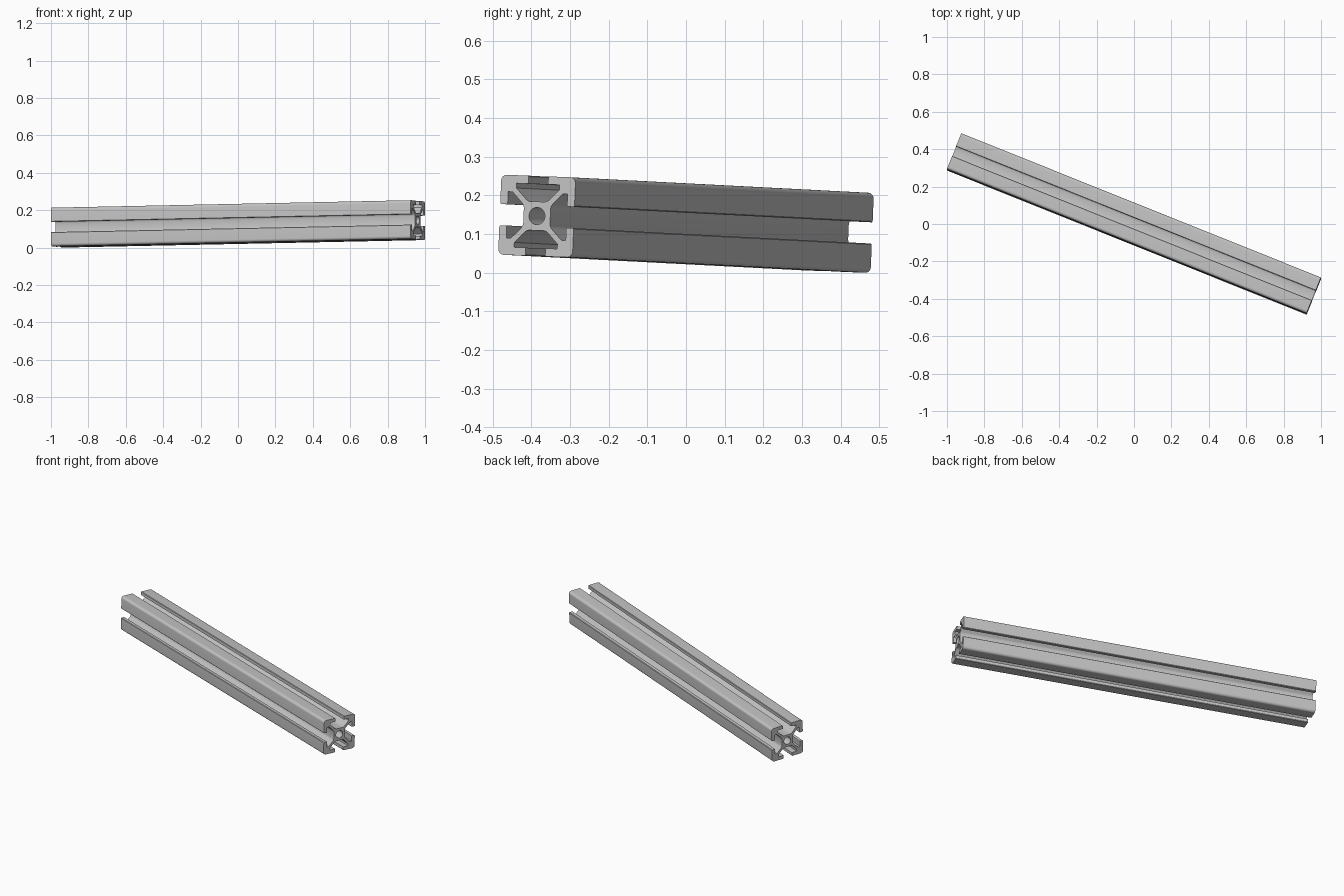
import bpy
from math import sin, cos, pi
from mathutils import Matrix, Vector

cube = bpy.data.objects.get("Cube")
if cube:
    bpy.data.objects.remove(cube, do_unlink=True)

SIZE, LENGTH = 0.207, 2.072
MM = SIZE / 20            # section is drawn 20 units wide
CORNER = 1.5              # outer corner radius
HOLE = 2.15               # centre bore radius

# Half of one slot: slot floor, web, cavity, lip, outer face
octant = [(2.0, 3.6), (2.6, 3.75), (3.1, 4.1), (5.8, 6.8), (5.8, 8.0),
          (2.65, 8.0), (2.65, 9.75), (2.9, 10.0)]
arc = [k * pi / 16 for k in range(5)]
octant += [(10 - CORNER + CORNER * sin(a), 10 - CORNER + CORNER * cos(a)) for a in arc]

# Mirror over the diagonal, then turn the quarter four times
quarter = octant + [(y, x) for x, y in reversed(octant[:-1])]
outline = []
for k in range(4):
    c, s = cos(k * pi / 2), sin(k * pi / 2)
    outline += [(x * c + y * s, y * c - x * s) for x, y in quarter]
bore = [(HOLE * cos(k * pi / 16), HOLE * sin(k * pi / 16)) for k in range(32)]

# Filled section extruded along its length
curve = bpy.data.curves.new("slotted_rail", "CURVE")
curve.dimensions = "2D"
curve.fill_mode = "BOTH"
curve.extrude = LENGTH / 2
for loop in (outline, bore):
    spline = curve.splines.new("POLY")
    spline.points.add(len(loop) - 1)
    for point, (x, y) in zip(spline.points, loop):
        point.co = (x * MM, y * MM, 0, 1)
    spline.use_cyclic_u = True

rail = bpy.data.objects.new("slotted_rail", curve)
bpy.context.collection.objects.link(rail)
bpy.ops.object.select_all(action="DESELECT")
rail.select_set(True)
bpy.context.view_layer.objects.active = rail
bpy.ops.object.convert(target="MESH")
rail = bpy.context.object
rail.name = "slotted_rail"
mesh = rail.data

# Lay the rail along its slightly rising, slightly rolled axis
axis = Vector((0.928, -0.372, 0.0193)).normalized()
side = Vector((-axis.y, axis.x, 0)).normalized()
up = axis.cross(side)
roll = Matrix.Rotation(-0.036, 4, axis)
turn = Matrix((side, up, axis)).transposed().to_4x4()
mesh.transform(roll @ turn)
mesh.transform(Matrix.Translation((0, 0, -min(v.co.z for v in mesh.vertices))))

# Aluminium colour
metal = bpy.data.materials.new("aluminium_grey")
metal.use_nodes = True
grey = (0.55, 0.55, 0.55, 1)
metal.diffuse_color = grey
metal.node_tree.nodes["Principled BSDF"].inputs["Base Color"].default_value = grey
mesh.materials.clear()
mesh.materials.append(metal)

bpy.ops.object.shade_smooth_by_angle(angle=0.6)
